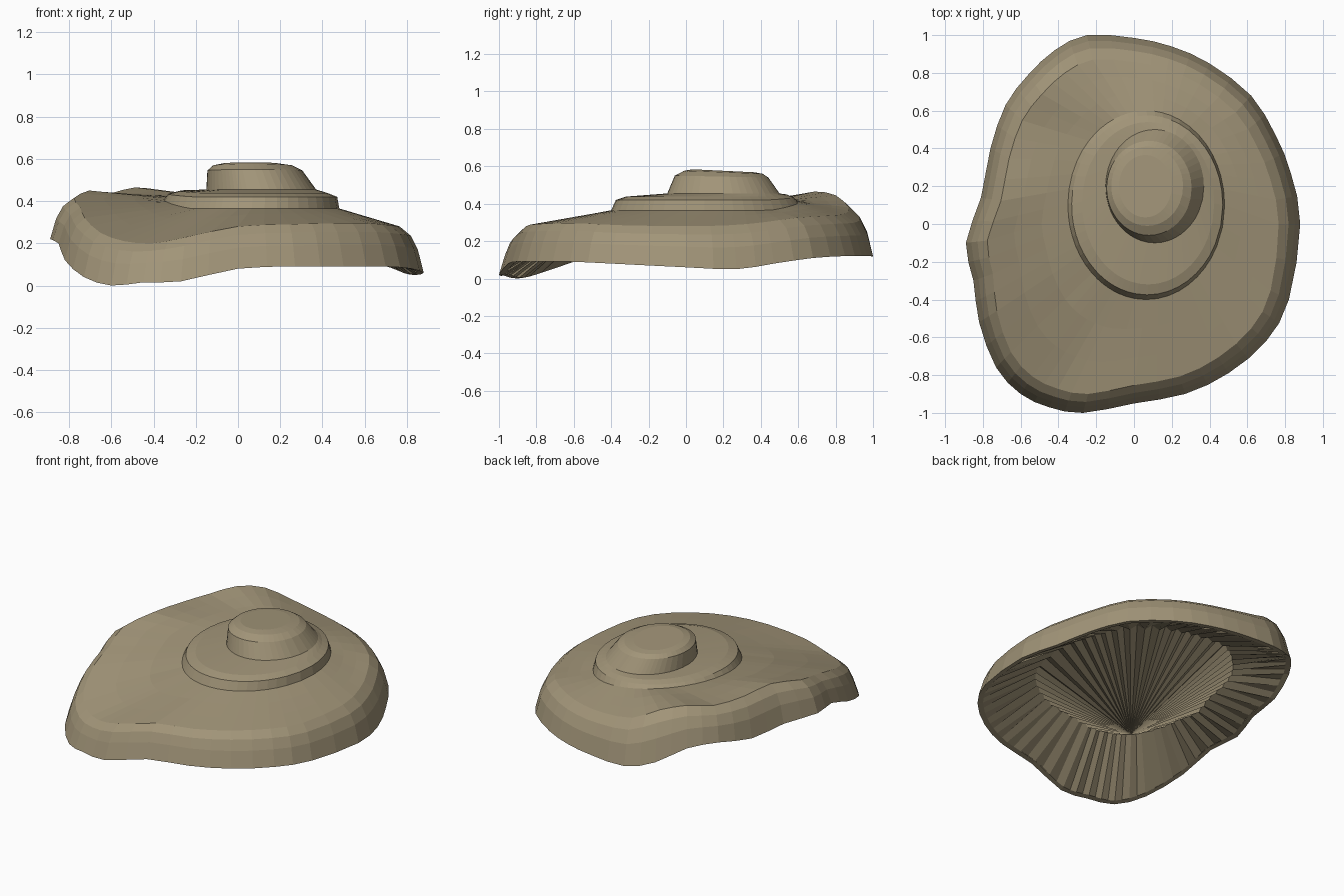
import bpy, bmesh
from math import sin, cos, atan2, radians
from mathutils import Vector

if "Cube" in bpy.data.objects:
    bpy.data.objects.remove(bpy.data.objects["Cube"])

# Wavy rim, counter-clockwise from the right: x, y, rim height, shoulder height
RIM = [
    (.88, 0, .06, .28), (.83, .27, .05, .285), (.75, .47, .08, .30), (.62, .68, .11, .325),
    (.40, .85, .12, .335), (.20, .94, .12, .34), (0, .985, .12, .35), (-.25, 1.0, .12, .38),
    (-.42, .92, .16, .445), (-.56, .79, .24, .465), (-.68, .63, .25, .44), (-.76, .40, .21, .44),
    (-.81, .14, .22, .45), (-.89, -.10, .22, .415), (-.85, -.30, .20, .37), (-.82, -.52, .12, .32),
    (-.73, -.76, .04, .25), (-.60, -.90, .0, .21), (-.45, -.97, .015, .20), (-.27, -1.0, .02, .23),
    (0, -.95, .08, .28), (.27, -.90, .09, .29), (.50, -.79, .09, .295), (.70, -.62, .09, .295),
    (.82, -.40, .08, .285),
]


def resample(sub):
    """Smooth closed curve through the rim table."""
    pts = [Vector(p) for p in RIM]
    n, out = len(pts), []
    for i in range(n):
        a, b, c, d = (pts[(i + k) % n] for k in (-1, 0, 1, 2))
        for s in range(sub):
            t = s / sub
            out.append(.5 * (2 * b + (c - a) * t + (2 * a - 5 * b + 4 * c - d) * t * t
                             + (3 * b - a - 3 * c + d) * t ** 3))
    return out


def ellipse(curve, cx, cy, a, b, z, left_lift=0, back_lift=0):
    ring = []
    for p in curve:
        t = atan2(p[1], p[0])
        lift = left_lift * max(0, cos(t - radians(135))) + back_lift * sin(t)
        ring.append(Vector((cx + a * cos(t), cy + b * sin(t), z + lift)))
    return ring


def skirt(curve, scale, f, front=0):
    """Scaled copy of the rim at fraction f of the skirt height, wider at the front."""
    ring = []
    for p in curve:
        s = scale + front * max(0, -p[1])
        ring.append(Vector((p[0] * s, p[1] * s, max(0, p[2] + (p[3] - p[2]) * f))))
    return ring


def build(name, rings, finish):
    bm = bmesh.new()
    vs = [[bm.verts.new(p) for p in r] for r in rings]
    for r0, r1 in zip(vs, vs[1:]):
        n = len(r0)
        for i in range(n):
            j = (i + 1) % n
            bm.faces.new((r0[i], r0[j], r1[j], r1[i]))
    finish(bm, vs[-1])
    me = bpy.data.meshes.new(name)
    bm.to_mesh(me)
    bm.free()
    ob = bpy.data.objects.new(name, me)
    bpy.context.collection.objects.link(ob)
    mat = bpy.data.materials.get("tan") or bpy.data.materials.new("tan")
    mat.diffuse_color = (.36, .30, .19, 1)
    mat.use_nodes = True
    mat.node_tree.nodes["Principled BSDF"].inputs["Base Color"].default_value = mat.diffuse_color
    me.materials.append(mat)
    return ob


# Cap shell: rim, rounded skirt, sloping top, raised step and knob
c = resample(2)
shoulder = skirt(c, .87, 1, .03)
foot = ellipse(c, .065, .10, .415, .50, .365, .06)
rings = [skirt(c, .965, .02), skirt(c, 1, 0), skirt(c, .968, .5), skirt(c, .93, .8, .012), shoulder]
rings += [[a.lerp(b, t) for a, b in zip(shoulder, foot)] for t in (.33, .67)]
rings += [foot,
          ellipse(c, .07, .10, .40, .475, .42, .02),
          ellipse(c, .075, .11, .35, .43, .438, .015),
          ellipse(c, .11, .20, .26, .30, .455),
          ellipse(c, .08, .19, .225, .25, .545, 0, -.005),
          ellipse(c, .07, .20, .19, .21, .568, 0, -.008),
          ellipse(c, .06, .20, .14, .165, .576, 0, -.008)]
build("mushroom_cap", rings, lambda bm, r: bm.faces.new(r))

# Gills: folded strips from the rim up to a level inner ring, closed by a fan
g = resample(4)
inner = [Vector((p[0] * .63, p[1] * .63, .265 + (.015 if i % 2 else -.015)))
         for i, p in enumerate(g)]


def fan(bm, ring):
    k = 66  # front-left vertex where the fan lines meet
    n = len(ring)
    for i in range(1, n - 1):
        bm.faces.new((ring[k], ring[(k + i) % n], ring[(k + i + 1) % n]))


gills = build("gills", [skirt(g, .965, .02), inner], fan)
gills.data.flip_normals()
